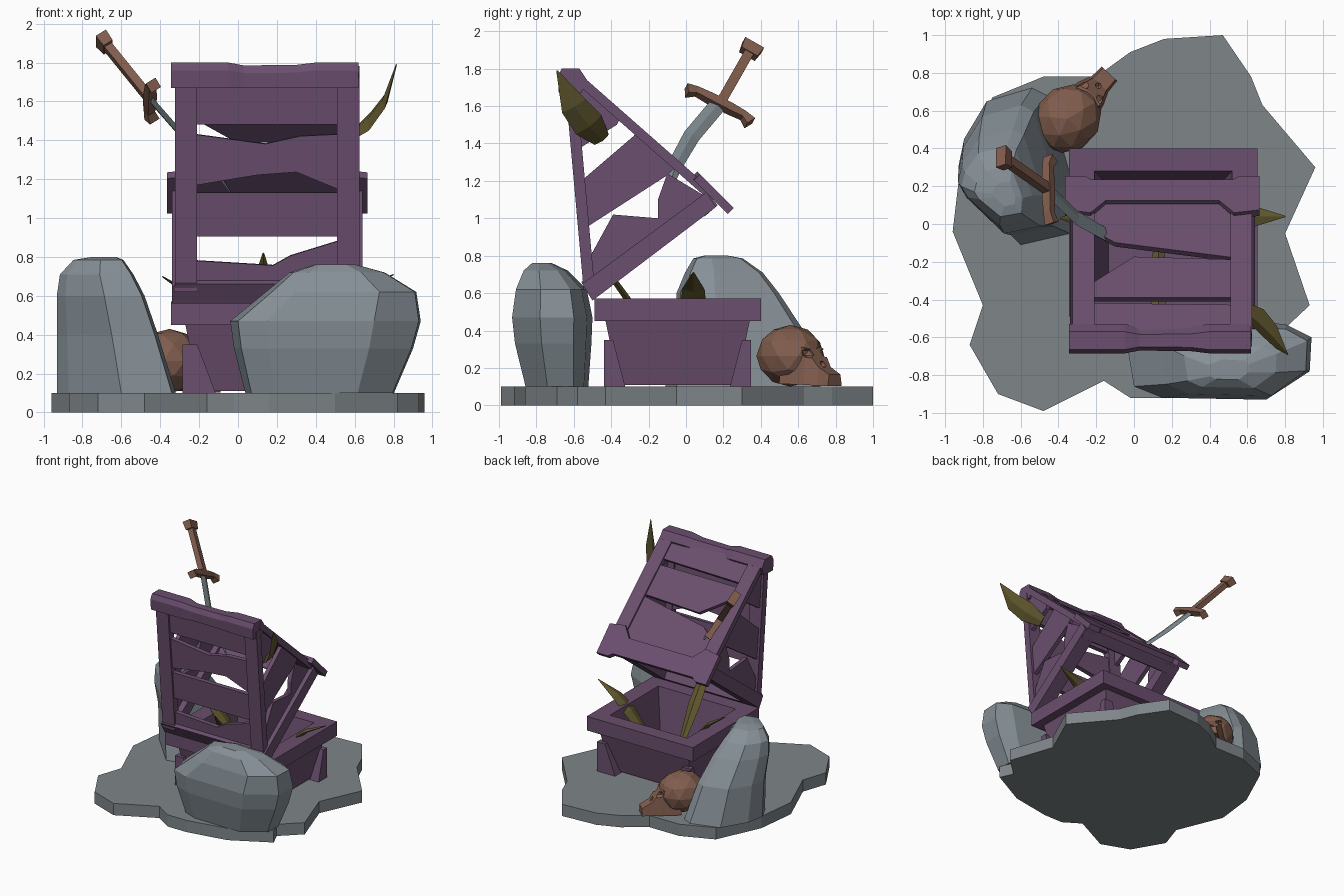
import bpy, bmesh, math
from mathutils import Vector as V, Matrix

if "Cube" in bpy.data.objects:
    bpy.data.objects.remove(bpy.data.objects["Cube"])

def material(name, col):
    m = bpy.data.materials.new(name)
    m.diffuse_color = (*col, 1)
    m.use_nodes = True
    m.node_tree.nodes["Principled BSDF"].inputs["Base Color"].default_value = m.diffuse_color
    return m

PURPLE = material("purple wood", (0.145, 0.077, 0.155))
SLAB = material("slab stone", (0.21, 0.235, 0.25))
ROCK = material("rock stone", (0.24, 0.28, 0.31))
BROWN = material("brown bone", (0.22, 0.11, 0.075))
OLIVE = material("olive leaf", (0.115, 0.093, 0.026))
STEEL = material("grey steel", (0.20, 0.24, 0.26))
CX, CY = 0.15, -0.045      # chest centre

def loft(name, rings, mat):
    """Skin a row of vertex rings and cap both ends."""
    bm = bmesh.new()
    vs = [[bm.verts.new(p) for p in r] for r in rings]
    n = len(vs[0])
    for a, b in zip(vs, vs[1:]):
        for i in range(n):
            bm.faces.new((a[i], a[(i + 1) % n], b[(i + 1) % n], b[i]))
    bm.faces.new(vs[0][::-1])
    bm.faces.new(vs[-1])
    bmesh.ops.recalc_face_normals(bm, faces=bm.faces)
    me = bpy.data.meshes.new(name)
    bm.to_mesh(me)
    bm.free()
    me.materials.append(mat)
    ob = bpy.data.objects.new(name, me)
    bpy.context.collection.objects.link(ob)
    return ob

def prism(name, pts, o, ux, uy, d0, d1, mat=PURPLE):
    """Flat outline in the plane (o, ux, uy), thickened along its normal."""
    o, ux, uy = V(o), V(ux), V(uy)
    n = ux.cross(uy).normalized()
    return loft(name, [[o + ux * a + uy * b + n * d for a, b in pts] for d in (d0, d1)], mat)

def sweep(name, path, sizes, side, mat, diamond=False):
    """Four-sided section swept along a path; side is the width direction."""
    path, rings = [V(p) for p in path], []
    for i, (p, (w, h)) in enumerate(zip(path, sizes)):
        t = (path[min(i + 1, len(path) - 1)] - path[max(i - 1, 0)]).normalized()
        s = V(side)
        s = (s - t * s.dot(t)).normalized()
        n = t.cross(s)
        c = [(1, 0), (0, 1), (-1, 0), (0, -1)] if diamond else [(1, 1), (-1, 1), (-1, -1), (1, -1)]
        rings.append([p + s * w * a + n * h * b for a, b in c])
    return loft(name, rings, mat)

def rect(hx, hy, z):
    return [V((CX + 0.005 + sx * hx, CY + sy * hy, z)) for sx, sy in ((-1, -1), (1, -1), (1, 1), (-1, 1))]

# ground slab
prism("ground_slab", [(.47, 1), (.16, .98), (-.02, .91), (-.2, .78), (-.48, .78), (-.75, .67), (-.92, .3),
      (-.96, -.04), (-.8, -.43), (-.87, -.64), (-.72, -.9), (-.48, -.99), (-.16, -.83), (-.02, -.92),
      (.16, -.92), (.5, -.86), (.82, -.69), (.77, -.58), (.93, -.43), (.8, -.05), (.96, .3), (.68, .63),
      (.62, .78)], (0, 0, 0), (1, 0, 0), (0, 1, 0), 0, .1, SLAB)

# rocks: one outline, scaled and shifted ring by ring (z, centre, scale)
def rock(name, outline, c, rings):
    loft(name, [[V((x + (a - c[0]) * sx, y + (b - c[1]) * sy, z)) for a, b in outline]
                for z, x, y, sx, sy in rings], ROCK)

rock("front_rock", [(-.04, -.62), (0, -.86), (.15, -.92), (.7, -.93), (.93, -.78), (.94, -.6), (.8, -.53),
     (.3, -.5)], (.45, -.715),
     [(.1, .42, -.69, .78, .78), (.33, .44, -.71, .94, .95), (.47, .45, -.715, 1, 1),
      (.62, .53, -.72, .79, .88), (.72, .51, -.75, .5, .55), (.76, .5, -.77, .22, .25)])
rock("left_rock", [(-.93, .3), (-.9, .45), (-.78, .65), (-.54, .72), (-.46, .68), (-.32, .2), (-.34, -.05),
     (-.6, -.11), (-.87, .18)], (-.63, .3),
     [(.1, -.63, .3, 1, 1), (.4, -.675, .28, .85, .83), (.6, -.71, .22, .74, .66),
      (.71, -.73, .2, .62, .5), (.785, -.72, .17, .42, .32), (.8, -.69, .16, .2, .16)])

# chest tub with rim, one continuous open shell
loft("chest_tub", [rect(.36, .315, .11), rect(.425, .385, .45), rect(.5, .445, .45), rect(.5, .445, .57),
                   rect(.365, .325, .57), rect(.29, .25, .16)], PURPLE)
for i, (sx, sy) in enumerate(((-1, -1), (1, -1), (1, 1), (-1, 1))):
    def corner(x, y, z):
        return [V((CX + .005 + sx * a, CY + sy * b, z)) for a, b in ((.44, .393), (x, .393), (x, y), (.44, y))]
    loft(f"chest_leg_{i}", [corner(.27, .28, .1), corner(.365, .345, .35)], PURPLE)

# lid: planes of the front wall, the top slope, and the gables
FRONT = ((0, -.491, 0), (1, 0, 0), (0, -.0909, 1))
SLOPE = ((0, 0, 1.273), (1, 0, 0), (0, 1, -.88))
GABLE = ((CX, 0, 0), (0, 1, 0), (0, 0, 1))
for s, side in ((-1, "left"), (1, "right")):
    a, b = CX + s * .36, CX + s * .475
    prism(f"lid_front_post_{side}", [(a, .62), (b, .62), (b, 1.72), (a, 1.72)], *FRONT, -.06, 0)
    prism(f"lid_slope_post_{side}", [(a, -.58), (b, -.58), (b, .17), (a, .17)], *SLOPE, -.05, 0)
    prism(f"lid_base_rail_{side}", [(-.555, .65), (-.5, .56), (.16, 1.06), (.11, 1.14)], *GABLE, s * .37, s * .49)
    for k, pts in enumerate((
            [(-.63, 1.74), (-.59, 1.37), (-.56, 1.38), (-.37, 1.5), (-.35, 1.54), (-.55, 1.72)],
            [(-.58, 1.19), (-.56, 1.2), (-.28, 1.44), (-.26, 1.47), (-.05, 1.28), (-.1, 1.23), (-.55, .94)],
            [(-.54, .78), (-.51, .8), (-.39, 1.02), (-.15, 1.0), (-.15, 1.1), (-.1, 1.24), (.1, 1.12), (-.5, .62)])):
        prism(f"lid_gable_board_{side}_{k}", pts, *GABLE, s * .42, s * .455)

L, R = -.23, .53
for k, pts in enumerate((
        [(L, 1.48), (R, 1.48), (R, 1.72), (L, 1.72)],
        [(L, 1.165), (.1, 1.22), (.3, 1.235), (R, 1.14), (R, 1.43), (.32, 1.42), (.14, 1.38), (L, 1.43)],
        [(L, .905), (R, .905), (R, 1.13), (L, 1.13)],
        [(L, .64), (R, .64), (R, .885), (.27, .805), (.18, .755), (L, .78)])):
    prism(f"lid_front_board_{k}", pts, *FRONT, -.05, -.015)
for k, pts in enumerate((
        [(L, .15), (L, -.02), (-.1, -.09), (R, -.17), (R, .15)],
        [(L, -.31), (0, -.165), (R, -.18), (R, -.38), (L, -.38)],
        [(L, -.57), (R, -.57), (R, -.42), (L, -.41)])):
    prism(f"lid_slope_board_{k}", pts, *SLOPE, -.045, -.012)
prism("lid_hinge_beam", [(-.56, .66), (-.5, .56), (-.45, .6), (-.51, .7)], *GABLE, -.475, .475)
prism("lid_lip_beam", [(.04, 1.05), (.1, 1.01), (.17, 1.07), (.12, 1.13)], *GABLE, -.475, .475)

# notched fascia plate along the lid's opening edge
half = [(.375, .235), (.41, .255), (.515, .255), (.515, .075), (.38, .06), (.3, .125)]
prism("lid_fascia_plate", [(CX + a, b) for a, b in half] + [(CX - a, b) for a, b in half[::-1]],
      (0, 0, 1.31), (1, 0, 0), (0, 1, -1), -.045, 0)

# ridge cap with a worn dip
ridge = [(-.68, 1.67), (-.685, 1.76), (-.665, 1.8), (-.57, 1.8), (-.53, 1.74), (-.56, 1.67)]
loft("lid_ridge_cap", [[V((x, y + (d if y < -.62 else -d), z - (d if z > 1.7 else 0))) for y, z in ridge]
     for x, d in ((-.345, 0), (-.05, 0), (.03, .015), (.3, .012), (.4, 0), (.62, 0))], PURPLE)

# sword stuck through the lid
SIDE = (-.02, .89, -.46)
pom, grd = V((-.685, .345, 1.9)), V((-.45, .18, 1.61))
ax = (grd - pom).normalized()
sweep("sword_grip", [pom, grd], [(.026, .022)] * 2, SIDE, BROWN)
sweep("sword_pommel", [pom - ax * .035, pom + ax * .03], [(.058, .032), (.048, .028)], SIDE, BROWN)
s = V(SIDE)
sweep("sword_guard", [grd + s * t + ax * d for t, d in
      ((-.19, .02), (-.14, -.005), (-.05, -.005), (.05, -.005), (.14, -.005), (.19, .02))],
      [(.028, .03), (.02, .022), (.024, .026), (.024, .026), (.02, .022), (.028, .03)], ax, BROWN)
sweep("sword_blade", [(-.44, .165, 1.6), (-.3, .03, 1.44), (-.14, -.06, 1.28), (-.03, -.1, 1.12)],
      [(.045, .012), (.045, .012), (.04, .012), (.006, .004)], SIDE, STEEL, True)

# leaves
def leaf(name, path, side, w):
    sweep(name, path, [(w * .55, .012), (w, .018), (w * .85, .015), (.004, .003)], side, OLIVE, True)

leaf("leaf_on_lid", [(.58, -.45, 1.42), (.68, -.52, 1.5), (.755, -.6, 1.6), (.815, -.69, 1.79)], (0, .85, .5), .085)
leaf("leaf_right", [(.3, .04, .3), (.5, .04, .52), (.62, .04, .62), (.8, .04, .71)], (0, 1, 0), .07)
leaf("leaf_left", [(0, .03, .3), (-.15, .03, .5), (-.25, .03, .61), (-.39, .03, .7)], (0, 1, 0), .07)
leaf("leaf_hinge", [(.13, -.15, .32), (.13, -.3, .55), (.13, -.4, .69), (.13, -.5, .82)], (1, 0, 0), .055)

# skull: faceted cranium joined with a snout, sockets cut out
frame = Matrix.Translation((-.345, .565, .265)) @ Matrix.Rotation(math.radians(-43), 4, 'Z')
def ball(name, loc, scale, sub):
    bpy.ops.mesh.primitive_ico_sphere_add(subdivisions=sub, radius=1)
    ob = bpy.context.object
    ob.name = name
    ob.data.transform(frame @ Matrix.Translation(loc) @ Matrix.Diagonal((*scale, 1)))
    ob.data.materials.append(BROWN)
    return ob

skull = ball("skull", (0, -.01, 0), (.172, .19, .165), 2)
snout = loft("skull_snout", [[frame @ V(p) for p in ((-w, f, lo), (w, f, lo), (w * .8, f, hi), (-w * .8, f, hi))]
             for f, w, lo, hi in ((.02, .12, -.15, .1), (.17, .09, -.155, .035), (.24, .06, -.16, -.06),
                                  (.315, .055, -.162, -.1))], BROWN)
tools = [(snout, 'UNION')]
for x in (-.062, .062):
    tools.append((ball("socket_cutter", (x, .185, .015), (.036, .05, .03), 1), 'DIFFERENCE'))
tools.append((ball("nose_cutter", (0, .23, -.045), (.02, .03, .025), 1), 'DIFFERENCE'))
for ob, op in tools:
    bpy.context.view_layer.objects.active = skull
    m = skull.modifiers.new(op, 'BOOLEAN')
    m.object, m.operation, m.solver = ob, op, 'EXACT'
    bpy.ops.object.modifier_apply(modifier=m.name)
    bpy.data.objects.remove(ob)
